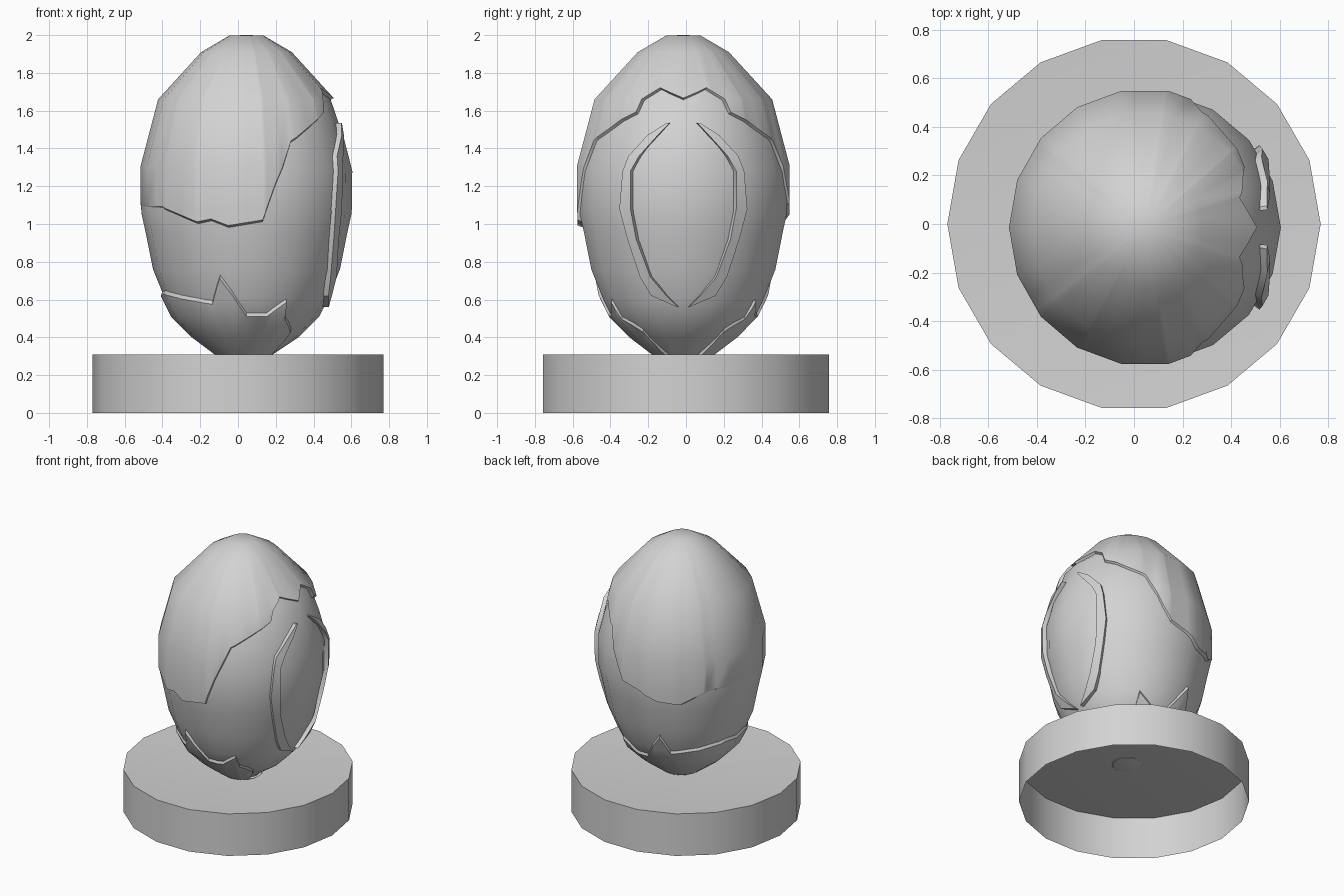
import bpy, bmesh
from math import sin, cos, asin, radians, degrees

cube = bpy.data.objects.get("Cube")
if cube:
    bpy.data.objects.remove(cube)

grey = bpy.data.materials.new("plain grey")
grey.use_nodes = True
grey.diffuse_color = (0.65, 0.65, 0.65, 1)
grey.node_tree.nodes["Principled BSDF"].inputs["Base Color"].default_value = (0.65, 0.65, 0.65, 1)

SIDES = 18
STEP = 360 / SIDES
CENTRE = (0.045, -0.014)

# Profiles as (height, radius)
EGG = [(0.255, 0), (0.27, 0.1), (0.31, 0.14), (0.4, 0.275), (0.51, 0.385), (0.6, 0.43),
       (0.76, 0.495), (0.95, 0.533), (1.06, 0.557), (1.28, 0.56), (1.45, 0.517),
       (1.66, 0.445), (1.9, 0.22), (1.98, 0)]
CAP = [(0.95, 0.555), (1.08, 0.56), (1.31, 0.56), (1.66, 0.468), (1.91, 0.24),
       (1.998, 0.09), (2, 0)]
CUP = [(0.285, 0.135), (0.31, 0.17), (0.4, 0.29), (0.51, 0.4), (0.6, 0.445), (0.76, 0.515)]

# Jagged edges as (angle from +x, height), for the back and the front half
CAP_SIDE = [(0, 1.655), (17, 1.71), (28, 1.65), (31, 1.58), (41, 1.54), (63, 1.43)]
CAP_BACK = CAP_SIDE + [(75, 1.2), (81, 1.1), (95, 1.06), (108, 1.0), (125, 0.99),
                       (143, 1.08), (180, 1.09)]
CAP_FRONT = CAP_SIDE + [(74, 1.2), (79, 1.07), (81, 1.01), (100, 0.98), (110, 1.015),
                        (118, 1.0), (143, 1.08), (180, 1.09)]
CUP_HALF = [(0, 0.29), (33, 0.3), (38, 0.35), (42, 0.45), (58, 0.52), (61, 0.61),
            (74, 0.535), (90, 0.535), (107, 0.735), (115, 0.6), (165, 0.655), (180, 0.645)]


def around(back, front):
    """Full-circle edge from its two halves."""
    return back + [(360 - a, z) for a, z in reversed(front[:-1])]


def interp(table, t):
    """Straight-line lookup in a sorted table."""
    for (a, u), (b, v) in zip(table, table[1:]):
        if t <= b:
            return u + (v - u) * max(0, t - a) / (b - a)
    return table[-1][1]


def point(angle, radius, z, depth=1):
    """Point on the many-sided ring around the egg's axis."""
    r = radius * cos(radians(STEP / 2)) / cos(radians(angle % STEP - STEP / 2))
    return (CENTRE[0] + r * cos(radians(angle)),
            CENTRE[1] + r * depth * sin(radians(angle)), z)


def finish(name, bm):
    bmesh.ops.remove_doubles(bm, verts=bm.verts, dist=0.0002)
    mesh = bpy.data.meshes.new(name)
    bm.to_mesh(mesh)
    bm.free()
    mesh.materials.append(grey)
    obj = bpy.data.objects.new(name, mesh)
    bpy.context.collection.objects.link(obj)
    bpy.ops.object.select_all(action='DESELECT')
    obj.select_set(True)
    bpy.context.view_layer.objects.active = obj
    bpy.ops.object.shade_smooth_by_angle(angle=radians(35))


def skin(bm, columns, closed):
    """Join neighbouring columns of points with quads."""
    cols = [[bm.verts.new(p) for p in c] for c in columns]
    pairs = list(zip(cols, cols[1:] + cols[:1]))
    for a, b in pairs if closed else pairs[:-1]:
        for j in range(len(a) - 1):
            bm.faces.new((a[j], b[j], b[j + 1], a[j + 1]))
    return cols


def jagged_shell(name, profile, edge, clamp, bevel, depth):
    """Turned surface cut along a jagged edge that slopes in to the egg."""
    angles = {k * STEP / 2 for k in range(2 * SIDES)} | {a % 360 for a, _ in edge}
    columns = []
    for a in sorted(angles):
        cut = interp(edge, a)
        start = max(cut + bevel, profile[0][0])
        heights = [clamp(z, start) for z, _ in profile]
        rim = [point(a, interp(EGG, cut) - 0.004, cut)]
        column = [point(a, interp(profile, z), z, depth) for z in heights]
        columns.append(rim + column if clamp is max else column + rim)
    bm = bmesh.new()
    skin(bm, columns, True)
    finish(name, bm)


# Egg body
bm = bmesh.new()
skin(bm, [[point(k * STEP, r, z) for z, r in EGG] for k in range(SIDES)], True)
finish("egg_body", bm)

# Upper and lower broken shells
jagged_shell("upper_shell", CAP, around(CAP_BACK, CAP_FRONT), max, 0.012, 1.02)
jagged_shell("lower_shell", CUP, around(CUP_HALF, CUP_HALF), min, -0.025, 1)

# Two raised crescents: height, outer and inner distance from the middle
CRESCENT = [(1.535, 0.085, 0.07), (1.47, 0.18, 0.13), (1.36, 0.28, 0.225),
            (1.28, 0.31, 0.27), (1.08, 0.325, 0.27), (0.92, 0.285, 0.24),
            (0.72, 0.22, 0.165), (0.62, 0.16, 0.085), (0.56, 0.03, 0.025)]
for name, side in (("front_crescent", -1), ("back_crescent", 1)):
    columns = []
    for z, outer, inner in CRESCENT:
        r = interp(EGG, z)
        columns.append([point(side * degrees(asin(y / r)), r + lift, z)
                        for y, lift in ((inner, -0.02), (inner, 0.03),
                                        (outer, 0.03), (outer, -0.02))])
    bm = bmesh.new()
    cols = skin(bm, columns, False)
    bm.faces.new(cols[0])
    bm.faces.new(cols[-1][::-1])
    bmesh.ops.recalc_face_normals(bm, faces=bm.faces)
    finish(name, bm)

# Round stand with a slightly dished top, hollow underneath
bm = bmesh.new()
ring = [(0.769 * cos(radians(k * STEP)), 0.769 * sin(radians(k * STEP))) for k in range(SIDES)]
skin(bm, [[(x, y, 0), (x, y, 0.31), (0, 0, 0.265)] for x, y in ring], True)
finish("stand", bm)
